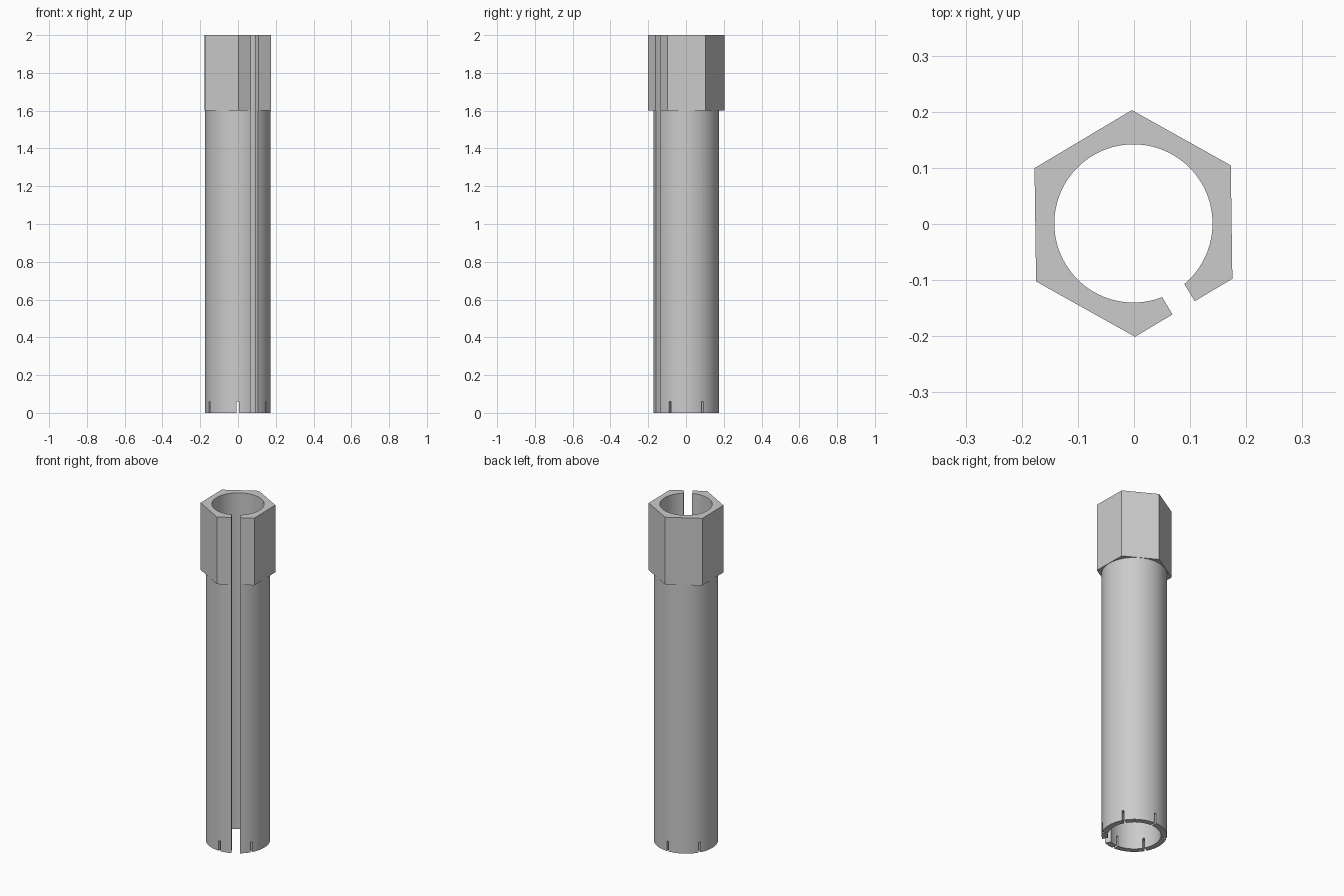
import bpy
from math import radians, cos, sin

if "Cube" in bpy.data.objects:
    bpy.data.objects.remove(bpy.data.objects["Cube"])

CENTRE = (-0.001, 0.001)
TUBE_R, BORE_R, HEX_R = 0.173, 0.141, 0.202
HEAD_Z, TOP_Z = 1.6, 2.0

steel = bpy.data.materials.new("plain_grey")
steel.use_nodes = True
grey = (0.6, 0.6, 0.6, 1)
steel.diffuse_color = grey
steel.node_tree.nodes["Principled BSDF"].inputs["Base Color"].default_value = grey


def prism(name, sides, radius, z0, z1, turn=0):
    bpy.ops.mesh.primitive_cylinder_add(
        vertices=sides, radius=radius, depth=z1 - z0,
        location=(*CENTRE, (z0 + z1) / 2), rotation=(0, 0, radians(turn)))
    ob = bpy.context.object
    ob.name = name
    ob.data.materials.append(steel)
    return ob


def radial_box(name, angle, r0, r1, width, z0, z1):
    a, mid = radians(angle), (r0 + r1) / 2
    bpy.ops.mesh.primitive_cube_add(
        size=1, rotation=(0, 0, a),
        location=(CENTRE[0] + mid * cos(a), CENTRE[1] + mid * sin(a), (z0 + z1) / 2))
    ob = bpy.context.object
    ob.name = name
    ob.scale = (r1 - r0, width, z1 - z0)
    ob.data.materials.append(steel)
    return ob


def combine(target, tool, operation):
    tool.hide_render = True
    bpy.context.view_layer.objects.active = target
    mod = target.modifiers.new(operation.lower(), "BOOLEAN")
    mod.operation, mod.solver, mod.object = operation, "EXACT", tool
    bpy.ops.object.modifier_apply(modifier=mod.name)
    bpy.data.objects.remove(tool)


# Round shank with a hexagonal head
sleeve = prism("split_hex_sleeve", 96, TUBE_R, 0, HEAD_Z + 0.1)
combine(sleeve, prism("hex_head", 6, HEX_R, HEAD_Z, TOP_Z, 0.8), "UNION")

# Bore through the whole length
combine(sleeve, prism("bore", 96, BORE_R, -0.1, TOP_Z + 0.1), "DIFFERENCE")

# Full length slot in one wall
combine(sleeve, radial_box("slot", -59.3, 0.08, 0.3, 0.046, -0.1, TOP_Z + 0.1), "DIFFERENCE")

# Six short slits around the lower end
for i in range(6):
    combine(sleeve, radial_box("slit", 30 + 60 * i, 0.1, 0.25, 0.012, -0.1, 0.06), "DIFFERENCE")

bpy.ops.object.select_all(action="DESELECT")
sleeve.select_set(True)
bpy.context.view_layer.objects.active = sleeve
bpy.ops.object.shade_smooth_by_angle(angle=radians(30))
